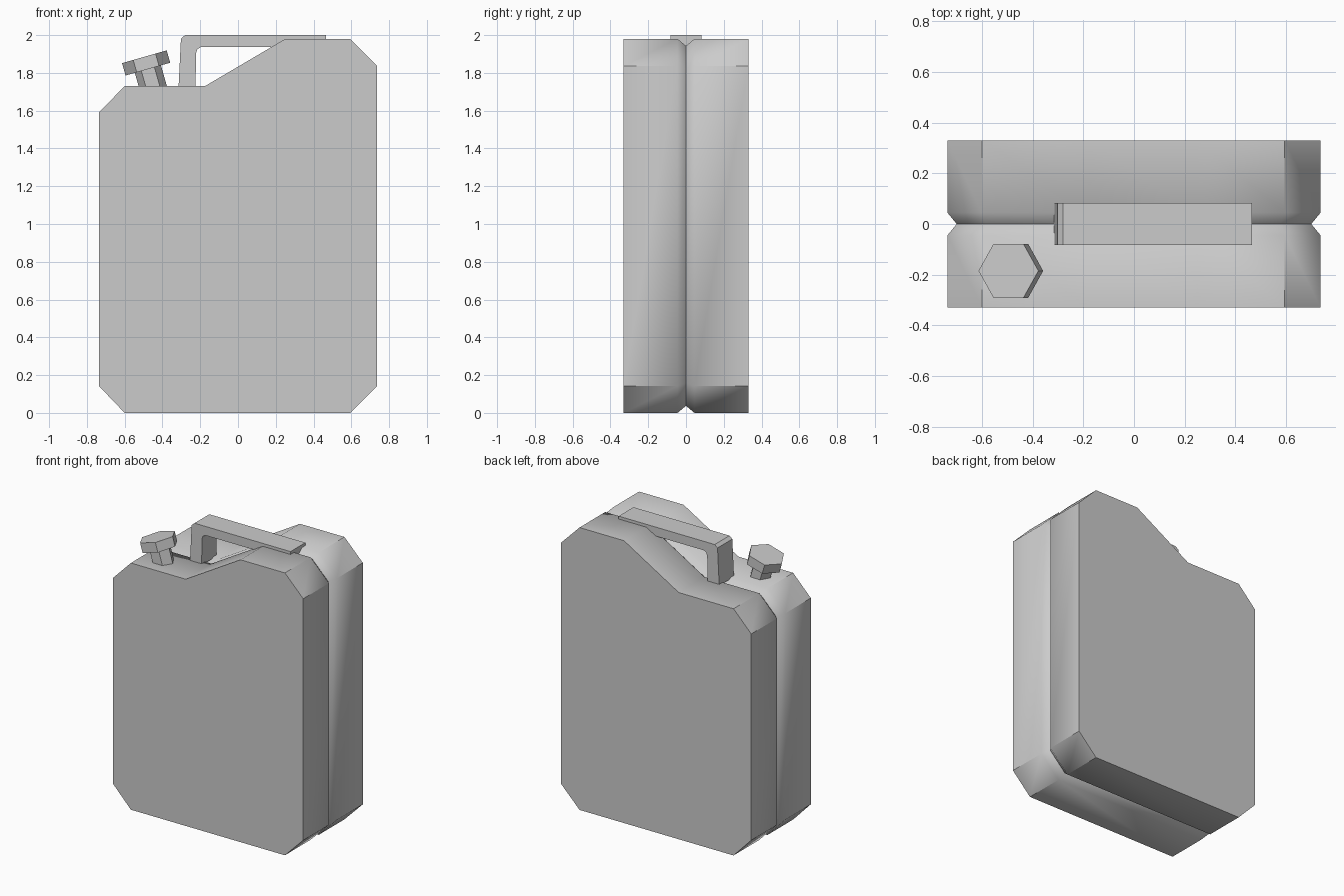
import bpy, bmesh, math
from mathutils import Vector, Matrix

if "Cube" in bpy.data.objects:
    bpy.data.objects.remove(bpy.data.objects["Cube"])


def loft(name, rings, smooth_angle=None, matrix=None):
    """Skin a list of equal-length closed rings and cap both ends."""
    bm = bmesh.new()
    vs = [[bm.verts.new(p) for p in ring] for ring in rings]
    n = len(rings[0])
    for a, b in zip(vs, vs[1:]):
        for i in range(n):
            j = (i + 1) % n
            bm.faces.new((a[i], a[j], b[j], b[i]))
    bm.faces.new(vs[0])
    bm.faces.new(vs[-1])
    bmesh.ops.recalc_face_normals(bm, faces=bm.faces)
    me = bpy.data.meshes.new(name)
    bm.to_mesh(me)
    bm.free()
    ob = bpy.data.objects.new(name, me)
    bpy.context.collection.objects.link(ob)
    if matrix:
        ob.matrix_world = matrix
    if smooth_angle:
        bpy.ops.object.select_all(action='DESELECT')
        ob.select_set(True)
        bpy.context.view_layer.objects.active = ob
        bpy.ops.object.shade_smooth_by_angle(angle=math.radians(smooth_angle))
    return ob


def inset(profile, d):
    """Offset a counter-clockwise outline inward by d with mitred corners."""
    out = []
    for i, p in enumerate(profile):
        p = Vector(p)
        e1 = (p - Vector(profile[i - 1])).normalized()
        e2 = (Vector(profile[(i + 1) % len(profile)]) - p).normalized()
        n1, n2 = Vector((-e1.y, e1.x)), Vector((-e2.y, e2.x))
        out.append(p + (n1 + n2) * d / (1 + n1.dot(n2)))
    return out


def ring_xz(profile, y):
    return [(x, y, z) for x, z in profile]


def hexagon(r, z):
    return [(r * math.cos(k * math.pi / 3), r * math.sin(k * math.pi / 3), z)
            for k in range(6)]


# Can body with a V groove around its middle seam
body = [(-0.6, 0), (0.595, 0), (0.737, 0.143), (0.737, 1.837), (0.595, 1.98),
        (0.25, 1.98), (-0.175, 1.73), (-0.6, 1.73), (-0.737, 1.59), (-0.737, 0.143)]
loft("can_body", [ring_xz(body, -0.33), ring_xz(body, -0.045),
                  ring_xz(inset(body, 0.037), 0),
                  ring_xz(body, 0.045), ring_xz(body, 0.33)], 40)

# Carrying handle: one leg and a flat bar running into the raised shoulder
handle = [(-0.315, 1.72), (-0.225, 1.72), (-0.222, 1.905), (-0.215, 1.925),
          (-0.196, 1.937), (0.465, 1.937), (0.465, 2.0), (-0.28, 2.0),
          (-0.302, 1.982)]
loft("handle", [ring_xz(handle, -0.082), ring_xz(handle, 0.082)])

# Tilted filler neck and hexagonal cap
tilt = Matrix.Translation((-0.477, -0.185, 1.82)) @ Matrix.Rotation(math.radians(-16), 4, 'Y')
loft("filler_neck", [hexagon(0.072, -0.13), hexagon(0.072, 0.01)], matrix=tilt)
loft("filler_cap", [hexagon(0.123, 0), hexagon(0.123, 0.068)], matrix=tilt)
